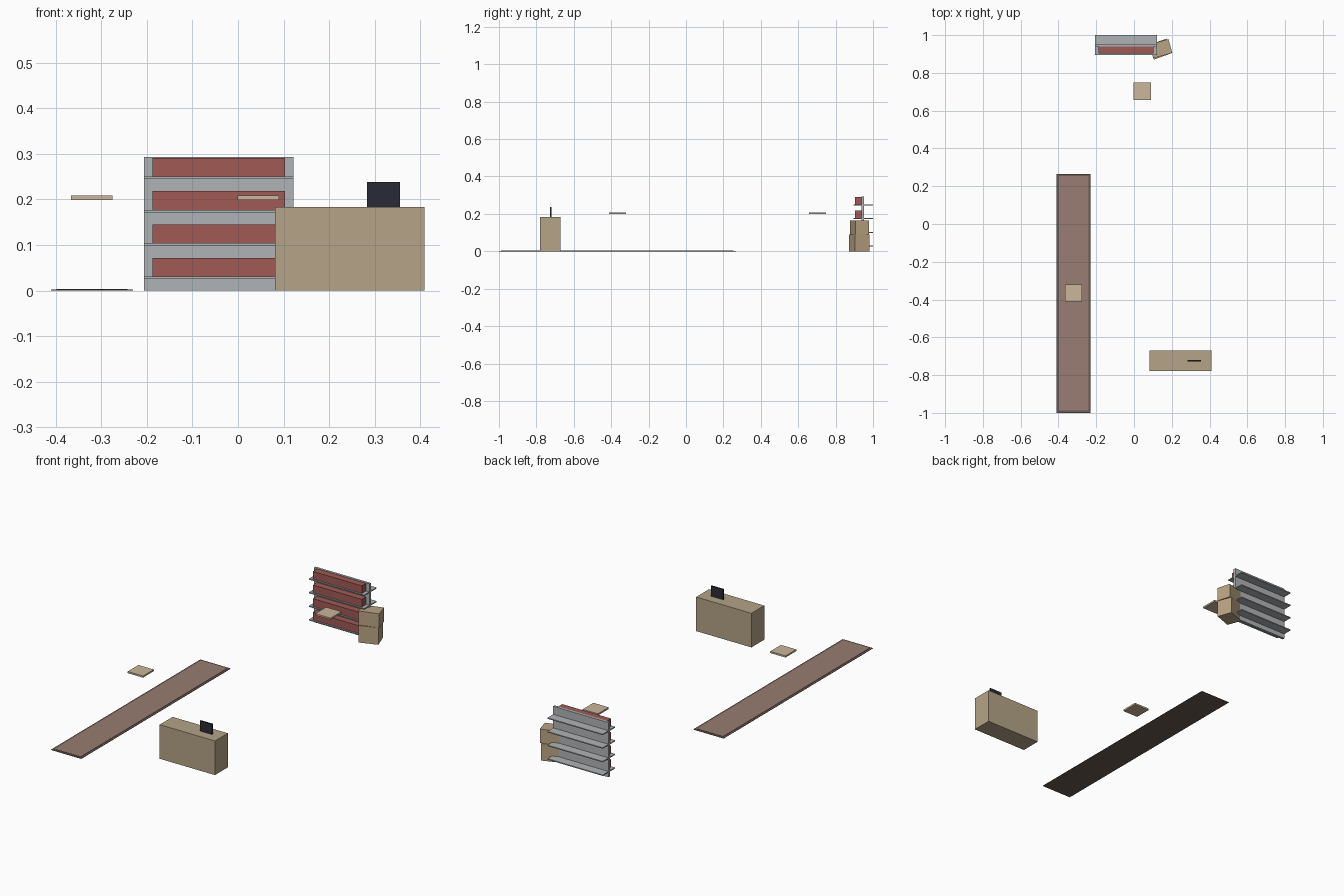
import bpy
from math import radians

default = bpy.data.objects.get("Cube")
if default:
    bpy.data.objects.remove(default, do_unlink=True)


def material(name, r, g, b):
    """Flat material from 0-255 display values, stored as linear."""
    colour = [((c / 255 + 0.055) / 1.055) ** 2.4 for c in (r, g, b)] + [1]
    mat = bpy.data.materials.new(name)
    mat.use_nodes = True
    mat.diffuse_color = colour
    bsdf = mat.node_tree.nodes["Principled BSDF"]
    bsdf.inputs["Base Color"].default_value = colour
    bsdf.inputs["Roughness"].default_value = 0.9
    return mat


wood = material("counter tan", 181, 164, 135)
card = material("cardboard", 186, 163, 132)
pale = material("pale beige", 203, 182, 155)
metal = material("shelf grey", 176, 180, 182)
red = material("dull red", 160, 90, 85)
rug_brown = material("rug brown", 152, 125, 114)
rug_dark = material("rug border brown", 108, 90, 82)
black = material("screen black", 42, 42, 54)


def box(name, centre, size, mat, bottom, turn=0):
    """Box standing on height bottom, turned about the vertical axis."""
    x, y = centre
    bpy.ops.mesh.primitive_cube_add(size=1, location=(x, y, bottom + size[2] / 2),
                                    rotation=(0, 0, radians(turn)))
    obj = bpy.context.object
    obj.name = name
    obj.scale = size
    bpy.ops.object.transform_apply(location=False, rotation=False, scale=True)
    obj.data.materials.append(mat)
    return obj


# Long floor rug with a darker border
box("rug_border", (-0.32, -0.367), (0.18, 1.266, 0.002), rug_dark, 0)
box("rug_field", (-0.32, -0.367), (0.156, 1.242, 0.0018), rug_brown, 0.002)

# Counter with an upright screen
box("counter", (0.245, -0.725), (0.328, 0.109, 0.183), wood, 0)
box("counter_screen", (0.319, -0.723), (0.073, 0.008, 0.055), black, 0.183)

# Floating square panels
for name, centre in (("near_panel", (-0.321, -0.366)), ("far_panel", (0.044, 0.703))):
    box(name, centre, (0.091, 0.091, 0.009), pale, 0.199)

# Shelving: back panel, four boards through it, goods on the front side
box("shelf_back", (-0.042, 0.945), (0.328, 0.013, 0.293), metal, 0)
for i in range(4):
    z = 0.0255 + 0.073 * i
    box(f"shelf_board_{i + 1}", (-0.042, 0.948), (0.328, 0.105, 0.0055), metal, z)
    box(f"shelf_goods_{i + 1}", (-0.042, 0.921), (0.29, 0.037, 0.041), red, z + 0.0055)

# Two stacked cartons, slightly twisted against each other
box("lower_carton", (0.139, 0.926), (0.1, 0.082, 0.091), card, 0, 20)
box("upper_carton", (0.142, 0.928), (0.105, 0.076, 0.075), card, 0.091, 16)
